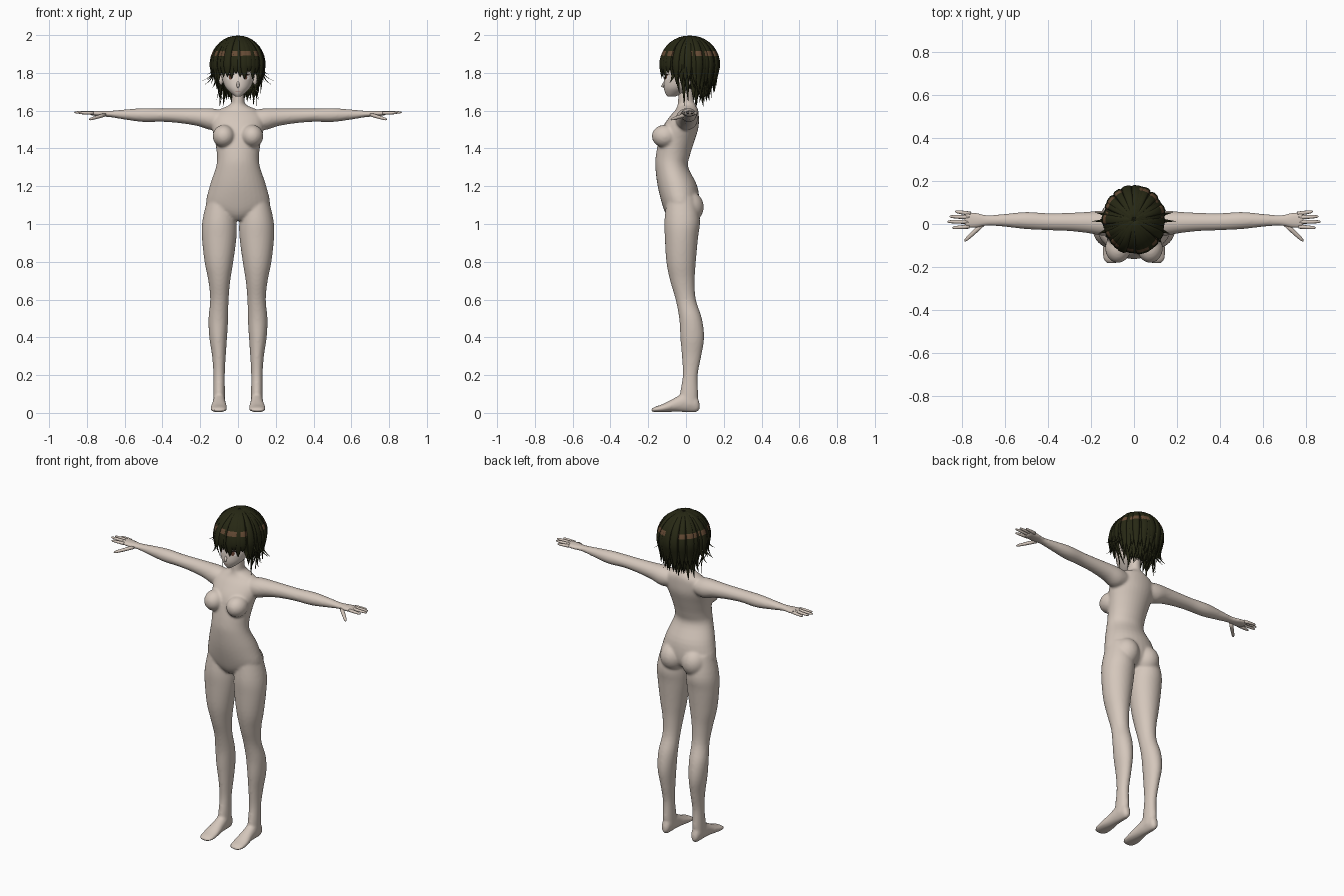
import bpy, bmesh, random
from math import sin, cos, pi, sqrt, radians
from mathutils import Vector, Matrix
from mathutils.bvhtree import BVHTree

random.seed(4)
cube = bpy.data.objects.get("Cube")
if cube:
    bpy.data.objects.remove(cube, do_unlink=True)


def material(name, *rgb):
    mat = bpy.data.materials.new(name)
    mat.use_nodes = True
    mat.diffuse_color = (*rgb, 1)
    mat.node_tree.nodes["Principled BSDF"].inputs["Base Color"].default_value = (*rgb, 1)
    return mat


SKIN = material("body skin", .66, .57, .5)
FACE = material("face skin", .74, .65, .58)
HAIR = material("dark olive hair", .02, .021, .007)
SHINE = material("brown hair shine", .13, .07, .035)
WHITE = material("eye white", .8, .75, .72)
IRIS = material("brown iris", .12, .05, .03)
LASH = material("dark lash", .02, .012, .01)
LIP = material("muted lip", .4, .2, .17)


def make(name, bm, *mats):
    """Turn a bmesh into a smooth shaded object."""
    bmesh.ops.recalc_face_normals(bm, faces=bm.faces)
    mesh = bpy.data.meshes.new(name)
    for face in bm.faces:
        face.smooth = True
    bm.to_mesh(mesh)
    bm.free()
    for mat in mats:
        mesh.materials.append(mat)
    obj = bpy.data.objects.new(name, mesh)
    bpy.context.collection.objects.link(obj)
    return obj


def skin_rings(bm, rings):
    """Bridge rings of points into a closed tube."""
    rings = [[bm.verts.new(p) for p in ring] for ring in rings]
    n = len(rings[0])
    faces = [bm.faces.new(rings[0]), bm.faces.new(rings[-1])]
    for a, b in zip(rings, rings[1:]):
        for i in range(n):
            j = (i + 1) % n
            faces.append(bm.faces.new((a[i], a[j], b[j], b[i])))
    return faces


def spline(rows, steps=4):
    """Smoothly resample rows of numbers."""
    rows = [Vector(r) for r in rows]
    ext = [rows[0]] + rows + [rows[-1]]
    out = []
    for a, b, c, d in zip(ext, ext[1:], ext[2:], ext[3:]):
        for k in range(steps):
            t = k / steps
            out.append(b + (c - a) * (t / 2) + (a * 2 - b * 5 + c * 4 - d) * (t * t / 2)
                       + (b * 3 - a - c * 3 + d) * (t ** 3 / 2))
    return out + [rows[-1]]


def loft(bm, axis, rows, side=1, sides=32):
    """Rows give a position on the axis, then the extents on the other two axes."""
    u, v = [i for i in range(3) if i != axis]
    rings = []
    for t, a0, a1, b0, b1 in spline(rows):
        ring = []
        for k in range(sides):
            p = Vector((0, 0, 0))
            p[axis] = t
            p[u] = (a0 + a1) / 2 + (a1 - a0) / 2 * cos(2 * pi * k / sides)
            p[v] = (b0 + b1) / 2 + (b1 - b0) / 2 * sin(2 * pi * k / sides)
            p.x *= side
            ring.append(p)
        rings.append(ring)
    return skin_rings(bm, rings)


def ball(bm, centre, size):
    matrix = Matrix.Translation(centre) @ Matrix.Diagonal((*size, 1))
    bmesh.ops.create_uvsphere(bm, u_segments=28, v_segments=18, radius=1, matrix=matrix)


def sweep(bm, path, widths, across, flat, sides=8):
    """Tapered strand along a path, with a flattened section."""
    rings = []
    for i, p in enumerate(path):
        along = (path[min(i + 1, len(path) - 1)] - path[max(i - 1, 0)]).normalized()
        u = (across - along * across.dot(along)).normalized()
        n = u.cross(along)
        rings.append([p + (u * cos(2 * pi * k / sides) + n * sin(2 * pi * k / sides) * flat)
                      * widths[i] for k in range(sides)])
    return skin_rings(bm, rings)


# Body: overlapping lofts fused into one smooth skin
body = bmesh.new()
loft(body, 2, [
    (1.02, -.03, .03, -.08, -.01), (1.05, -.11, .11, -.105, .045),
    (1.1, -.168, .168, -.125, .07), (1.2, -.15, .15, -.15, .06),
    (1.3, -.117, .117, -.162, .012), (1.36, -.111, .111, -.16, .02),
    (1.44, -.122, .122, -.145, .045), (1.51, -.137, .137, -.125, .066),
    (1.57, -.135, .135, -.085, .068), (1.605, -.1, .1, -.055, .064),
    (1.63, -.045, .045, -.045, .052), (1.66, -.034, .034, -.042, .04),
    (1.76, -.034, .034, -.04, .04)])
for s in (1, -1):
    # Leg
    loft(body, 2, [
        (1.14, .03, .16, -.1, .05), (1.02, .008, .188, -.114, .074),
        (.93, .008, .191, -.112, .064), (.8, .025, .177, -.104, .052),
        (.7, .041, .157, -.084, .046), (.6, .05, .147, -.055, .052),
        (.5, .052, .156, -.036, .084), (.4, .058, .152, -.03, .096),
        (.3, .065, .137, -.022, .081), (.2, .07, .13, -.017, .062),
        (.1, .069, .131, -.032, .064), (.04, .068, .132, -.03, .06)], s)
    # Foot
    loft(body, 1, [
        (.072, .09, .11, .02, .05), (.055, .075, .125, .004, .09),
        (0, .068, .132, .004, .11), (-.05, .064, .136, .006, .085),
        (-.12, .057, .147, .004, .048), (-.165, .062, .143, .004, .032),
        (-.183, .08, .125, .008, .02)], s)
    # Arm and palm
    loft(body, 0, [
        (.07, -.05, .05, 1.51, 1.6), (.14, -.055, .062, 1.497, 1.612),
        (.21, -.043, .057, 1.518, 1.612), (.3, -.033, .052, 1.533, 1.611),
        (.4, -.029, .05, 1.541, 1.611), (.5, -.024, .056, 1.54, 1.613),
        (.6, -.013, .047, 1.553, 1.606), (.68, -.008, .041, 1.566, 1.599),
        (.73, -.018, .052, 1.569, 1.599), (.775, -.02, .058, 1.575, 1.599),
        (.79, -.014, .053, 1.58, 1.597)], s)
    # Chest and seat masses
    ball(body, (.075 * s, -.112, 1.465), (.059, .069, .06))
    ball(body, (.072 * s, .012, 1.09), (.075, .082, .085))
figure = make("body", body, SKIN)
remesh = figure.modifiers.new("Fuse", 'REMESH')
remesh.mode = 'VOXEL'
remesh.voxel_size = .007
remesh.use_smooth_shade = True
soften = figure.modifiers.new("Soften", 'SMOOTH')
soften.factor = .5
soften.iterations = 7

# Fingers and thumbs
hands = bmesh.new()
digits = [((.765, -.012, 1.588), (.845, -.018, 1.588)), ((.765, .01, 1.59), (.868, .011, 1.591)),
          ((.765, .031, 1.59), (.858, .035, 1.59)), ((.76, .048, 1.587), (.832, .058, 1.586)),
          ((.705, -.002, 1.578), (.788, -.08, 1.553))]
for s in (1, -1):
    for start, end in digits:
        a, b = (Vector((p[0] * s, p[1], p[2])) for p in (start, end))
        stops = (0, .3, .6, .85, .96, 1)
        thick = .011 if start[0] < .75 else .0095
        sweep(hands, [a.lerp(b, t) for t in stops],
              [thick * w for w in (1, 1, .9, .75, .5, .15)], Vector((0, 1, .01)), .9, 10)
make("fingers", hands, SKIN)

# Head with nose and ears
head = bmesh.new()
loft(head, 2, [
    (1.674, -.012, .012, -.097, -.06), (1.69, -.034, .034, -.108, -.02),
    (1.72, -.064, .064, -.117, .03), (1.76, -.082, .082, -.117, .07),
    (1.8, -.09, .09, -.113, .1), (1.86, -.095, .095, -.113, .12),
    (1.92, -.08, .08, -.08, .1), (1.95, -.03, .03, -.02, .05)])
surface = BVHTree.FromBMesh(head)
sweep(head, [Vector((0, -.108, 1.765)), Vector((0, -.119, 1.742)), Vector((0, -.126, 1.73)),
             Vector((0, -.114, 1.722))], (.003, .007, .008, .003), Vector((1, 0, 0)), .8)
for s in (1, -1):
    ball(head, (.09 * s, .015, 1.765), (.012, .02, .03))
make("head", head, FACE)


def face_plate(name, mat, x, z, rx, rz, lift):
    """Thin ellipse laid over the face on both sides."""
    bm = bmesh.new()
    for s in ((1, -1) if x else (1,)):
        def place(px, pz):
            hit = surface.ray_cast(Vector((px, -1, pz)), Vector((0, 1, 0)))[0]
            return bm.verts.new(hit - Vector((0, lift, 0)))
        centre = place(x * s, z)
        rim = [place(x * s + rx * cos(k * pi / 10), z + rz * sin(k * pi / 10)) for k in range(20)]
        for k in range(20):
            bm.faces.new((centre, rim[k], rim[(k + 1) % 20]))
    make(name, bm, mat)


face_plate("eye_whites", WHITE, .04, 1.776, .021, .014, .002)
face_plate("irises", IRIS, .039, 1.777, .01, .013, .0035)
face_plate("upper_lashes", LASH, .041, 1.79, .023, .0035, .005)
face_plate("mouth", LIP, 0, 1.703, .013, .0016, .002)

# Hair cap, opened around the face
cap = bmesh.new()
ball(cap, (0, .03, 1.853), (.132, .138, .14))
bmesh.ops.delete(cap, geom=[v for v in cap.verts if v.co.y < .0 and v.co.z < 1.81], context='VERTS')
make("hair_cap", cap, HAIR)


def lock(bm, angle, end, width, flick=0., tuck=.25, scale=1., shine=False):
    """One strand from the crown over the scalp, hanging down to the end height."""
    out = Vector((sin(angle), -cos(angle), 0))
    across = Vector((cos(angle), sin(angle), 0))
    path, widths, count = [], [], 16
    for i in range(count + 1):
        t = i / count
        fall = sin(min(t / .55, 1) * pi / 2)
        z = 1.84 + .155 * cos(t / .55 * pi / 2) if t < .55 else 1.84 + (end - 1.84) * (t - .55) / .45
        drop = max(0, 1.84 - z)
        tip = max(0, (t - .75) / .25) ** 2
        reach = fall * (1 - tuck * drop / .2) * scale
        path.append(Vector((out.x * .138 * reach, .02 + out.y * .15 * reach, z)) + out * flick * tip)
        widths.append(width * (.35 + .65 * sin(min(t / .5, 1) * pi / 2)) * (1 - max(0, (t - .55) / .45) ** 1.6) + .0008)
    for face in sweep(bm, path, widths, across, .3, 6):
        c = face.calc_center_median()
        face.normal_update()
        face.material_index = int(shine and 1.89 < c.z < 1.925)


# Outer layer: short fringe, flicked sides, longer back
locks = bmesh.new()
total = 38
for i in range(total):
    a = 2 * pi * (i + .5) / total - pi
    turn = abs(a)
    if turn < radians(48):
        end, flick, tuck = random.uniform(1.765, 1.805), .0, .1
    elif turn < radians(105):
        end, flick, tuck = random.uniform(1.72, 1.765), random.uniform(.0, .045), .2
    else:
        end, flick, tuck = random.uniform(1.685, 1.73), random.uniform(.0, .02), .25
    lock(locks, a, end, random.uniform(.018, .024), flick, tuck, random.uniform(.98, 1.06), i % 3 != 1)
make("outer_hair", locks, HAIR, SHINE)

# Under layers: nape hair tapering to the neck, with small outward tips
nape = bmesh.new()
for i in range(17):
    a = pi + radians(80) * (i - 8) / 8
    lock(nape, a, random.uniform(1.615, 1.665), .024, random.uniform(.01, .04), .42, .95)
    lock(nape, a + .1, random.uniform(1.64, 1.68), .022, .0, .5, .82)
make("nape_hair", nape, HAIR)

# Thin strands beside the cheeks and stray side tips
strays = bmesh.new()
for s in (1, -1):
    for degrees, end, flick, tuck in ((62, 1.69, -.01, .25), (74, 1.625, .02, .4), (84, 1.65, -.02, .35),
                                      (88, 1.755, .06, .1), (100, 1.735, .05, .1), (70, 1.79, .035, .0)):
        lock(strays, radians(degrees) * s, end, .014, flick, tuck, 1.02)
make("side_strands", strays, HAIR)
